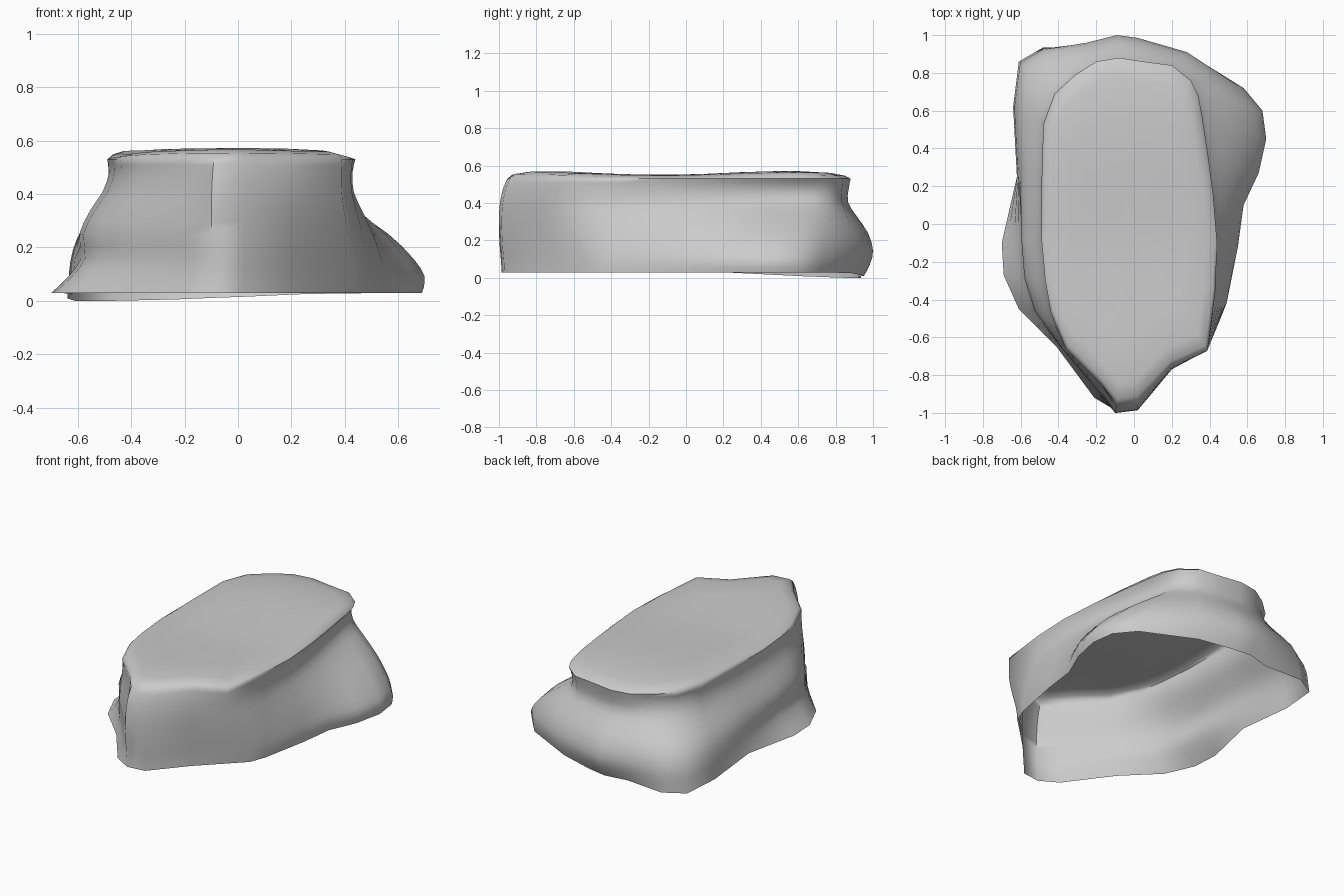
import bpy, bmesh, math
from mathutils import Vector

if "Cube" in bpy.data.objects:
    bpy.data.objects.remove(bpy.data.objects["Cube"])

# Plan of the rock: side letter, base x, base y, rim x, rim y (from the front tip, counter-clockwise)
PLAN = [
    ("F", -.10, -1.0, -.09, -.955), ("F", .02, -.985, .02, -.94), ("F", .20, -.77, .20, -.75),
    ("C", .45, -.52, .39, -.665), ("R", .49, -.42, .43, -.36), ("R", .55, -.12, .44, -.10),
    ("R", .58, .10, .42, .15), ("R", .66, .27, .39, .38), ("R", .70, .45, .36, .58),
    ("R", .68, .60, .34, .68), ("R", .58, .72, .30, .76), ("B", .28, .91, .20, .84),
    ("B", .02, .985, .05, .86), ("B", -.09, 1.0, -.08, .88), ("B", -.25, .96, -.20, .86),
    ("M", -.48, .935, -.31, .79), ("M", -.61, .86, -.42, .69), ("M", -.64, .62, -.48, .53),
    ("M", -.62, .25, -.49, .20), ("L", -.70, -.10, -.49, -.08), ("L", -.69, -.27, -.47, -.30),
    ("L", -.61, -.45, -.44, -.47), ("L", -.41, -.65, -.36, -.66), ("L", -.21, -.92, -.18, -.84),
]
# Wall profile per side: 1 = base outline, 0 = rim outline, below 0 = undercut
HEIGHTS = [.03, .09, .16, .25, .34, .41, .48, .53]
PROFILE = {
    "F": [.7, .75, .9, 1, 1, .85, .5, 0],
    "C": [1, .92, .72, .40, .12, -.02, -.05, 0],
    "R": [.97, 1, .87, .60, .22, -.06, -.10, 0],
    "B": [.6, .87, 1, .78, .25, -.12, -.08, 0],
    "M": [1, .97, .93, .76, .34, .06, -.04, 0],
    "L": [1, .70, .47, .50, .30, .08, -.03, 0],
}


def spline(pts, steps):
    """Catmull-Rom curve through the points."""
    pick = lambda i: pts[min(max(i, 0), len(pts) - 1)]
    out = []
    for i in range(len(pts) - 1):
        a, b, c, d = (pick(i + k) for k in (-1, 0, 1, 2))
        for s in range(steps):
            t = s / steps
            out.append(.5 * (2 * b + (c - a) * t + (2 * a - 5 * b + 4 * c - d) * t * t
                             + (3 * b - a - 3 * c + d) * t ** 3))
    return out + [pts[-1].copy()]


# Wall columns, smoothed up the height
columns = []
for side, bx, by, rx, ry in PLAN:
    col = []
    for z, w in zip(HEIGHTS, PROFILE[side]):
        # the back left foot of the rock dips to the floor
        dip = .032 * max(0, min(1, (by - .2) / .6)) * max(0, min(1, (.4 - bx) / .8)) * (1 - z / .53)
        col.append(Vector((rx + (bx - rx) * w, ry + (by - ry) * w, z - dip)))
    columns.append(spline(col, 2))
rings = [[c[k] for c in columns] for k in range(len(columns[0]))]

# Gently domed top
rim = rings[-1]
for scale, base_z in ((.97, .543), (.88, .555), (.65, .560), (.35, .560)):
    ring = []
    for p in rim:
        x, y = -.03 + (p.x + .03) * scale, p.y * scale
        wave = .013 * math.cos(4.6 * (y - .55)) * (1 - abs(x))
        ring.append(Vector((x, y, base_z + wave)))
    rings.append(ring)

bm = bmesh.new()
vr = [[bm.verts.new(p) for p in r] for r in rings]
n = len(rim)
for lo, hi in zip(vr, vr[1:]):
    for i in range(n):
        j = (i + 1) % n
        bm.faces.new((lo[i], lo[j], hi[j], hi[i]))
centre = bm.verts.new((-.03, 0, .551))
for i in range(n):
    bm.faces.new((vr[-1][i], vr[-1][(i + 1) % n], centre))
mesh = bpy.data.meshes.new("rock")
bm.to_mesh(mesh)
bm.free()

rock = bpy.data.objects.new("rock", mesh)
bpy.context.collection.objects.link(rock)
bpy.context.view_layer.objects.active = rock
rock.select_set(True)
bpy.ops.object.shade_smooth_by_angle(angle=math.radians(60))
